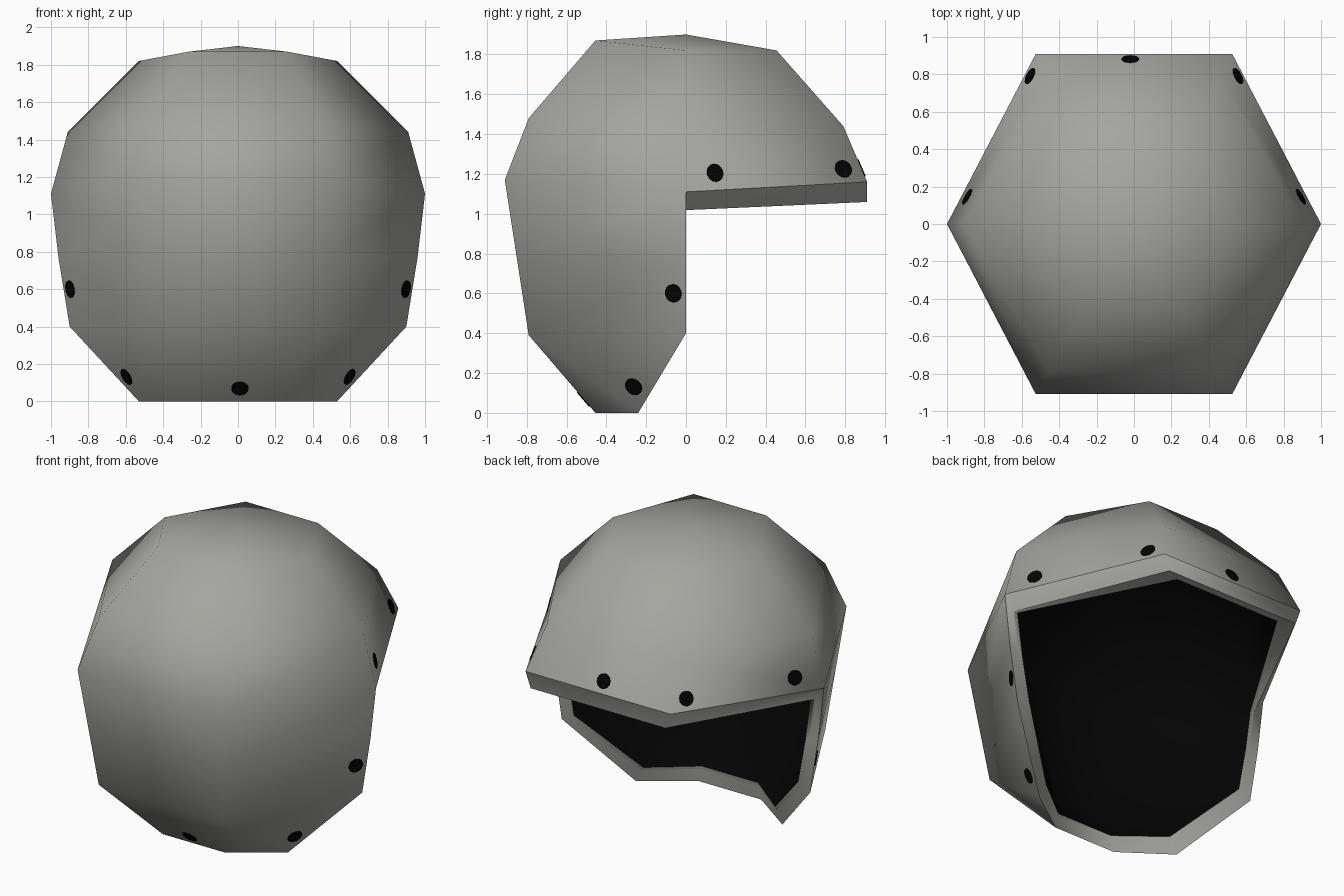
import bpy, bmesh
from mathutils import Vector
from mathutils.bvhtree import BVHTree

if "Cube" in bpy.data.objects:
    bpy.data.objects.remove(bpy.data.objects["Cube"])

def material(name, rgb):
    m = bpy.data.materials.new(name)
    m.diffuse_color = (*rgb, 1)
    m.use_nodes = True
    m.node_tree.nodes["Principled BSDF"].inputs["Base Color"].default_value = m.diffuse_color
    return m

GREY = material("warm_grey", (0.375, 0.375, 0.35))
BLACK = material("black", (0.001, 0.001, 0.001))

# Six-sided rings, top to bottom:
# side radius, corner scale, z at front (-y), z at sides, z at back (+y)
RINGS = [(0.53, 0.50, 1.87, 1.82, 1.82),
         (0.91, 0.868, 1.48, 1.44, 1.44),
         (1.00, 1.00, 1.17, 1.11, 1.16),
         (0.96, 0.934, 0.78, 0.77, 0),
         (0.90, 0.868, 0.39, 0.40, 0),
         (0.53, 0.50, 0.00, 0.00, 0)]
DIRS = [(1, 0), (.525, .91), (-.525, .91), (-1, 0), (-.525, -.91), (.525, -.91)]
APEX = Vector((0, 0, 1.90))
VISOR_RING, LAST = 2, len(RINGS) - 1

def ring_point(r, k):
    side, corner, zf, zs, zb = RINGS[r]
    dx, dy = DIRS[k]
    if dy == 0:
        return Vector((dx * side, -0.24 if r == LAST else 0, zs))
    narrow = 0.86 if r == LAST else 1
    return Vector((dx * corner * narrow, dy * corner, zb if dy > 0 else zf))

# Full rings down to the visor, only the -y half below it
points = {(r, k): ring_point(r, k) for r in range(len(RINGS)) for k in range(6)
          if r <= VISOR_RING or k in (3, 4, 5, 0)}
points["apex"] = APEX
faces = [("apex", (0, k), (0, (k + 1) % 6)) for k in range(6)]
for r in range(LAST):
    for k in (range(6) if r < VISOR_RING else (3, 4, 5)):
        n = (k + 1) % 6
        faces.append(((r, k), (r + 1, k), (r + 1, n), (r, n)))

# Edge of the opening, then two bands of lip turned inwards
border = [(2, 0), (2, 1), (2, 2), (2, 3), (3, 3), (4, 3),
          (5, 3), (5, 4), (5, 5), (5, 0), (4, 0), (3, 0)]

def outer_lip(p):
    return Vector((p.x * 0.93, p.y, 0.6 + (p.z - 0.6) * (0.82 if p.z > 1 else 0.86)))

def inner_lip(p):
    if p.y > 0.5:
        return Vector((p.x * 0.79, p.y * 0.945, p.z))
    return Vector((p.x * 0.97, p.y, p.z + (0.02 if p.z < 0.6 else 0)))

lip1 = {key: outer_lip(points[key]) for key in border}
lip2 = {key: inner_lip(lip1[key]) for key in border}

def finish(bm, name, mat, smooth=True):
    me = bpy.data.meshes.new(name)
    for f in bm.faces:
        f.smooth = smooth
    bm.to_mesh(me)
    me.materials.append(mat)
    ob = bpy.data.objects.new(name, me)
    bpy.context.collection.objects.link(ob)
    return ob

# Outer shell with sharp edges where the lip turns in
bm = bmesh.new()
v = {key: bm.verts.new(p) for key, p in points.items()}
for f in faces:
    bm.faces.new([v[key] for key in f])
bmesh.ops.triangulate(bm, faces=bm.faces[:])
bm.normal_update()
surface = BVHTree.FromBMesh(bm)
v1 = {key: bm.verts.new(p) for key, p in lip1.items()}
v2 = {key: bm.verts.new(p) for key, p in lip2.items()}
for a, b in zip(border, border[1:] + border[:1]):
    bm.faces.new((v[b], v[a], v1[a], v1[b]))
    bm.faces.new((v1[b], v1[a], v2[a], v2[b]))
    bm.edges.get((v[a], v[b])).smooth = False
    bm.edges.get((v1[a], v1[b])).smooth = False
finish(bm, "helmet_shell", GREY)
bm.free()

# Dark lining, joined to the lip
bm = bmesh.new()
centre = Vector((0, 0, 0.95))
v = {key: bm.verts.new(lip2.get(key, centre + (p - centre) * 0.92))
     for key, p in points.items()}
for f in faces:
    bm.faces.new([v[key] for key in reversed(f)])
finish(bm, "helmet_lining", BLACK)
bm.free()

# Rivets, set almost flush in the shell around the opening
half = [(0.89, 0.145, 1.205), (0.555, 0.79, 1.225), (0.90, -0.065, 0.60), (0.59, -0.26, 0.135)]
spots = [(s * x, y, z) for x, y, z in half for s in (1, -1)]
spots += [(-0.02, 0.88, 1.23), (0.01, -0.515, 0.07)]
for i, spot in enumerate(spots):
    loc, normal, _, _ = surface.find_nearest(Vector(spot))
    bm = bmesh.new()
    bmesh.ops.create_cone(bm, cap_ends=True, segments=14, radius1=0.047, radius2=0.047, depth=0.009)
    ob = finish(bm, f"rivet_{i + 1}", BLACK, False)
    bm.free()
    ob.location = loc
    ob.rotation_euler = normal.to_track_quat('Z', 'Y').to_euler()
